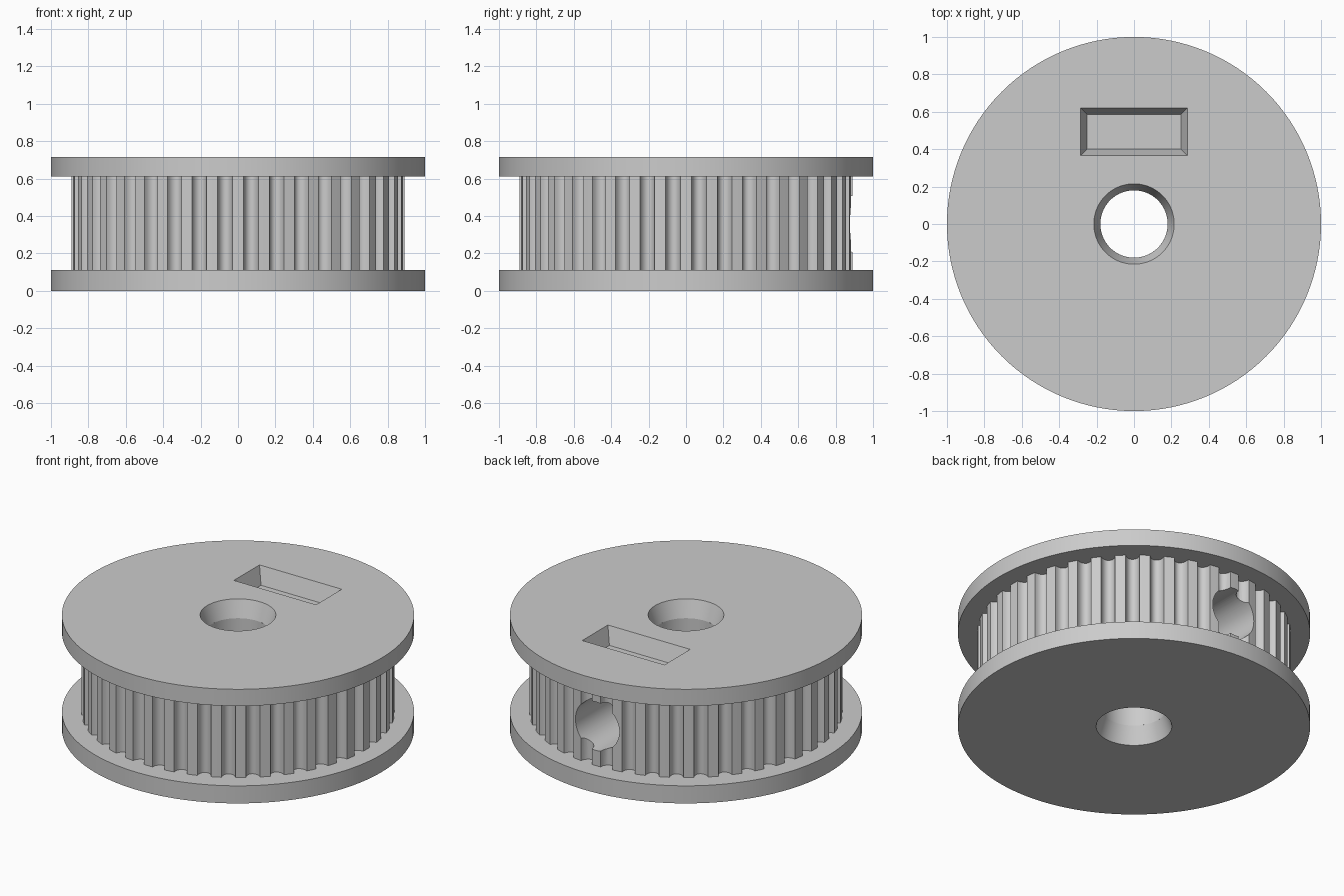
import bpy, bmesh, math
from mathutils import Matrix

HEIGHT, LOW, HIGH = 0.715, 0.11, 0.61     # overall height and belt channel limits
BORE, MOUTH = 0.18, 0.215                 # bore radius inside and at the faces
TEETH, RIM, DEPTH, LAND = 40, 0.89, 0.05, 0.06

cube = bpy.data.objects.get("Cube")
if cube:
    bpy.data.objects.remove(cube, do_unlink=True)

grey = bpy.data.materials.new("plain_grey")
grey.use_nodes = True
colour = (0.6, 0.6, 0.6, 1)
grey.diffuse_color = colour
grey.node_tree.nodes["Principled BSDF"].inputs["Base Color"].default_value = colour


def make_object(name, bm):
    bmesh.ops.recalc_face_normals(bm, faces=bm.faces)
    mesh = bpy.data.meshes.new(name)
    bm.to_mesh(mesh)
    bm.free()
    obj = bpy.data.objects.new(name, mesh)
    bpy.context.collection.objects.link(obj)
    mesh.materials.append(grey)
    return obj


def lathe(name, profile, steps=128):
    """Closed ring made by spinning a closed (radius, z) profile."""
    bm = bmesh.new()
    rings = []
    for i in range(steps):
        a = math.tau * i / steps
        rings.append([bm.verts.new((r * math.cos(a), r * math.sin(a), z)) for r, z in profile])
    n = len(profile)
    for i, ring in enumerate(rings):
        after = rings[(i + 1) % steps]
        for j in range(n):
            k = (j + 1) % n
            bm.faces.new((ring[j], after[j], after[k], ring[k]))
    return make_object(name, bm)


def cylinder(name, radius, length, matrix):
    bm = bmesh.new()
    bmesh.ops.create_cone(bm, cap_ends=True, segments=96, radius1=radius,
                          radius2=radius, depth=length, matrix=matrix)
    return make_object(name, bm)


def cut(target, cutter):
    mod = target.modifiers.new("cut", 'BOOLEAN')
    mod.operation, mod.solver, mod.object = 'DIFFERENCE', 'EXACT', cutter
    bpy.ops.object.select_all(action='DESELECT')
    bpy.context.view_layer.objects.active = target
    target.select_set(True)
    bpy.ops.object.modifier_apply(modifier=mod.name)
    bpy.data.objects.remove(cutter, do_unlink=True)


# Flanges, with the bore flaring towards the outer faces
lower_flange = lathe("lower_flange", [(MOUTH, 0), (1, 0), (1, LOW), (BORE, LOW)])
upper_flange = lathe("upper_flange", [(BORE, HIGH), (1, HIGH), (1, HEIGHT), (MOUTH, HEIGHT)])

# Toothed core: flat lands with rounded grooves between them
bm = bmesh.new()
outline = []
pitch = math.tau / TEETH
half_land = LAND / RIM / 2
groove = pitch - 2 * half_land
for t in range(TEETH):
    base = t * pitch
    points = [(base - half_land, RIM), (base, RIM)]
    for k in range(8):
        u = k / 8
        points.append((base + half_land + groove * (1 - math.cos(math.pi * u)) / 2,
                       RIM - DEPTH * math.sin(math.pi * u)))
    outline += [bm.verts.new((r * math.cos(a), r * math.sin(a), LOW)) for a, r in points]
face = bm.faces.new(outline)
top = bmesh.ops.extrude_face_region(bm, geom=[face])["geom"]
bmesh.ops.translate(bm, vec=(0, 0, HIGH - LOW),
                    verts=[v for v in top if isinstance(v, bmesh.types.BMVert)])
toothed_core = make_object("toothed_core", bm)

# Shaft bore and the radial screw hole at the back
middle = HEIGHT / 2
cut(toothed_core, cylinder("bore_cutter", BORE, 2, Matrix.Translation((0, 0, middle))))
cut(toothed_core, cylinder("screw_cutter", 0.152, 1,
    Matrix.Translation((0, 0.5, middle)) @ Matrix.Rotation(math.pi / 2, 4, 'X')))

# Tapered rectangular slot through the upper flange
bm = bmesh.new()
bmesh.ops.create_cube(bm, size=2)
slope = (MOUTH - BORE) / (HEIGHT - HIGH)
for v in bm.verts:
    z = HEIGHT + 0.05 if v.co.z > 0 else HIGH - 0.05
    grow = slope * (z - HEIGHT)
    v.co = (v.co.x * (0.285 + grow), 0.493 + v.co.y * (0.127 + grow), z)
cut(upper_flange, make_object("slot_cutter", bm))

# Smooth round walls, keep hard edges
bpy.ops.object.select_all(action='DESELECT')
for obj in (lower_flange, upper_flange, toothed_core):
    obj.select_set(True)
bpy.context.view_layer.objects.active = toothed_core
bpy.ops.object.shade_smooth_by_angle(angle=math.radians(30))
